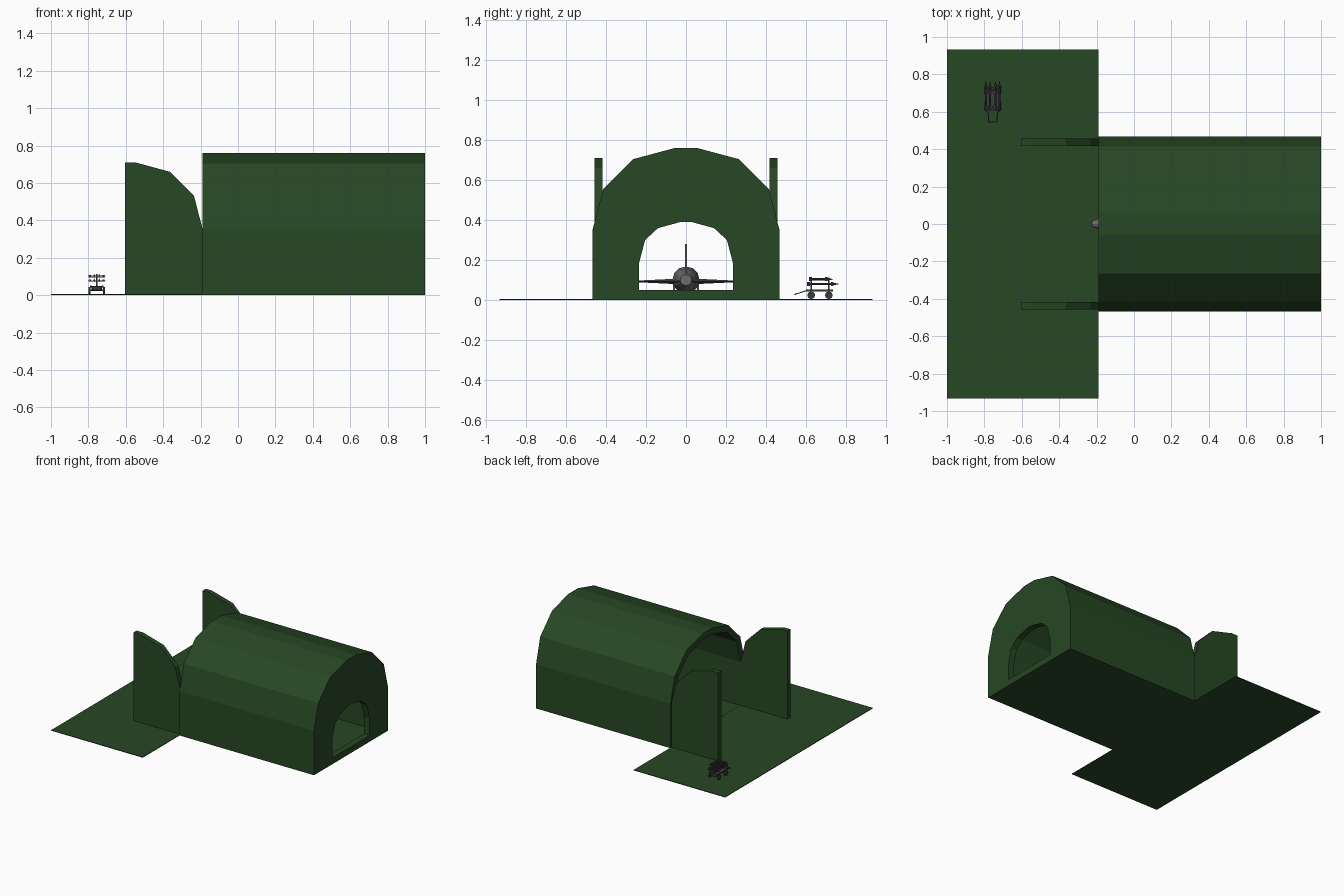
import bpy, bmesh, math
from mathutils import Vector

if "Cube" in bpy.data.objects:
    bpy.data.objects.remove(bpy.data.objects["Cube"])


def material(name, rgb):
    m = bpy.data.materials.new(name)
    m.diffuse_color = (*rgb, 1)
    m.use_nodes = True
    m.node_tree.nodes["Principled BSDF"].inputs["Base Color"].default_value = m.diffuse_color
    return m


GREEN = material("shelter_green", (0.02, 0.063, 0.018))
DARK = material("dark_grey", (0.045, 0.045, 0.045))
GREY = material("aircraft_grey", (0.15, 0.15, 0.15))


def finish(name, bm, mat):
    bmesh.ops.recalc_face_normals(bm, faces=bm.faces)
    me = bpy.data.meshes.new(name)
    bm.to_mesh(me)
    bm.free()
    me.materials.append(mat)
    ob = bpy.data.objects.new(name, me)
    bpy.context.collection.objects.link(ob)
    return ob


def loft(name, sections, mat, cyclic=False):
    """Skin a list of equal-length point loops, capped or joined end to start."""
    bm = bmesh.new()
    rings = [[bm.verts.new(p) for p in s] for s in sections]
    n = len(rings[0])
    pairs = list(zip(rings, rings[1:]))
    if cyclic:
        pairs.append((rings[-1], rings[0]))
    else:
        bm.faces.new(rings[0])
        bm.faces.new(rings[-1])
    for a, b in pairs:
        for i in range(n):
            j = (i + 1) % n
            bm.faces.new((a[i], a[j], b[j], b[i]))
    return finish(name, bm, mat)


def box(name, x0, x1, y0, y1, z0, z1, mat):
    return loft(name, [[(x0, y0, z), (x1, y0, z), (x1, y1, z), (x0, y1, z)]
                       for z in (z0, z1)], mat)


def tube(name, a, b, stations, mat, n=12):
    """Round body from a to b; stations are (fraction, radius)."""
    a, b = Vector(a), Vector(b)
    d = b - a
    q = d.to_track_quat('Z', 'Y')
    secs = [[a + d * f + q @ Vector((r * math.cos(2 * math.pi * i / n),
                                     r * math.sin(2 * math.pi * i / n), 0))
             for i in range(n)] for f, r in stations]
    return loft(name, secs, mat)


def arch(half, x):
    """Mirror a right-hand (y, z) half profile into a full loop at x."""
    return [(x, y, z) for y, z in half] + [(x, -y, z) for y, z in reversed(half)]


# Shelter shell: outer skin, rear wall with exhaust opening, inner skin and floor
OUTER = [(.467, 0), (.467, .355), (.415, .555), (.265, .705), (.06, .76)]
INNER = [(.415, .006), (.415, .355), (.37, .53), (.24, .66), (.055, .71)]
EXIT = [(.235, .05), (.235, .185), (.205, .3), (.14, .36), (.03, .39)]
loft("shelter_shell", [arch(OUTER, -.19), arch(OUTER, 1), arch(EXIT, 1),
                       arch(EXIT, .95), arch(INNER, .95), arch(INNER, -.19)],
     GREEN, cyclic=True)

# Apron and the two swung-open doors, each half of the inner arch
box("apron", -1, -.19, -.933, .933, 0, .005, GREEN)
DOOR = [(-.605, 0), (-.605, .71), (-.55, .71), (-.365, .66),
        (-.235, .53), (-.19, .355), (-.19, 0)]
for s, side in ((1, "left"), (-1, "right")):
    loft(f"door_{side}", [[(x, s * y, z) for x, z in DOOR] for y in (.418, .457)], GREEN)

# Parked aircraft: fuselage, intake nose cone, canopy and fin
tube("fuselage", (-.2, 0, .1), (.6, 0, .1),
     [(0, .026), (.15, .042), (.4, .064), (.7, .068), (.88, .055), (1, .028)], GREY)
tube("nose_cone", (-.225, 0, .1), (-.19, 0, .1), [(0, .016), (1, .026)], GREY)
tube("canopy", (-.08, 0, .135), (.2, 0, .145),
     [(0, .004), (.25, .024), (.55, .027), (1, .008)], GREY, 8)
loft("tail_fin", [[(x, y, z) for x, z in
                   ((.33, .15), (.5, .28), (.6, .28), (.57, .13))]
                  for y in (-.005, .005)], GREY)


def blade(name, s, root, tip, z):
    """Tapered wing; root and tip are (y, leading x, trailing x, half thickness)."""
    loft(name, [[(x0, s * y, z), ((x0 + x1) / 2, s * y, z + t),
                 (x1, s * y, z), ((x0 + x1) / 2, s * y, z - t)]
                for y, x0, x1, t in (root, tip)], GREY)


# Wings, tailplanes and landing gear
for s, side in ((1, "left"), (-1, "right")):
    blade(f"wing_{side}", s, (.04, .08, .4, .014), (.265, .28, .37, .003), .093)
    blade(f"tailplane_{side}", s, (.03, .44, .6, .008), (.16, .56, .63, .003), .093)
    box(f"main_gear_leg_{side}", .265, .275, s * .06 - .005, s * .06 + .005, .03, .095, GREY)
    tube(f"main_wheel_{side}", (.27, s * .06 - .007, .026), (.27, s * .06 + .007, .026),
         [(0, .02), (1, .02)], DARK)
box("nose_gear_leg", -.055, -.045, -.005, .005, .025, .07, GREY)
tube("nose_wheel", (-.05, -.006, .022), (-.05, .006, .022), [(0, .016), (1, .016)], DARK)

# Munitions trailer: frame rails, cross beams, wheels and tow bar
CX = -.755
for s in (1, -1):
    rail = CX + s * .032
    box("trailer_rail", rail - .005, rail + .005, .6, .737, .042, .052, DARK)
    for y in (.627, .715):
        tube("trailer_wheel", (CX + s * .034, y, .024), (CX + s * .044, y, .024),
             [(0, .019), (1, .019)], DARK)
    loft("tow_bar", [[(CX + s * w + dx, y, z + dz) for dx, dz in
                      ((-.003, 0), (.003, 0), (.003, .005), (-.003, .005))]
                     for w, y, z in ((.025, .6, .043), (.022, .545, .026))], DARK)
box("tow_hitch", CX - .025, CX + .025, .543, .55, .025, .031, DARK)
box("trailer_deck", CX - .028, CX + .028, .61, .73, .044, .05, DARK)

# Rack posts with arms, carrying two tiers of finned missiles
for y in (.627, .715):
    box("axle", CX - .04, CX + .04, y - .004, y + .004, .021, .029, DARK)
    box("axle_mount", CX - .028, CX + .028, y - .005, y + .005, .028, .045, DARK)
    box("rack_post", CX - .004, CX + .004, y - .004, y + .004, .05, .112, DARK)
    for z in (.07, .095):
        box("rack_arm", CX - .045, CX + .045, y - .003, y + .003, z, z + .004, DARK)
for z, y0, y1 in ((.08, .605, .765), (.104, .615, .735)):
    for dx in (-.036, -.014, .014, .036):
        x = CX + dx
        tube("missile", (x, y0, z), (x, y1, z),
             [(0, .0055), (.85, .0055), (1, .001)], DARK, 8)
        for y in (y0 + .002, y1 - .04):
            box("missile_fin_flat", x - .01, x + .01, y, y + .014, z - .001, z + .001, DARK)
            box("missile_fin_upright", x - .001, x + .001, y, y + .014, z - .01, z + .01, DARK)
